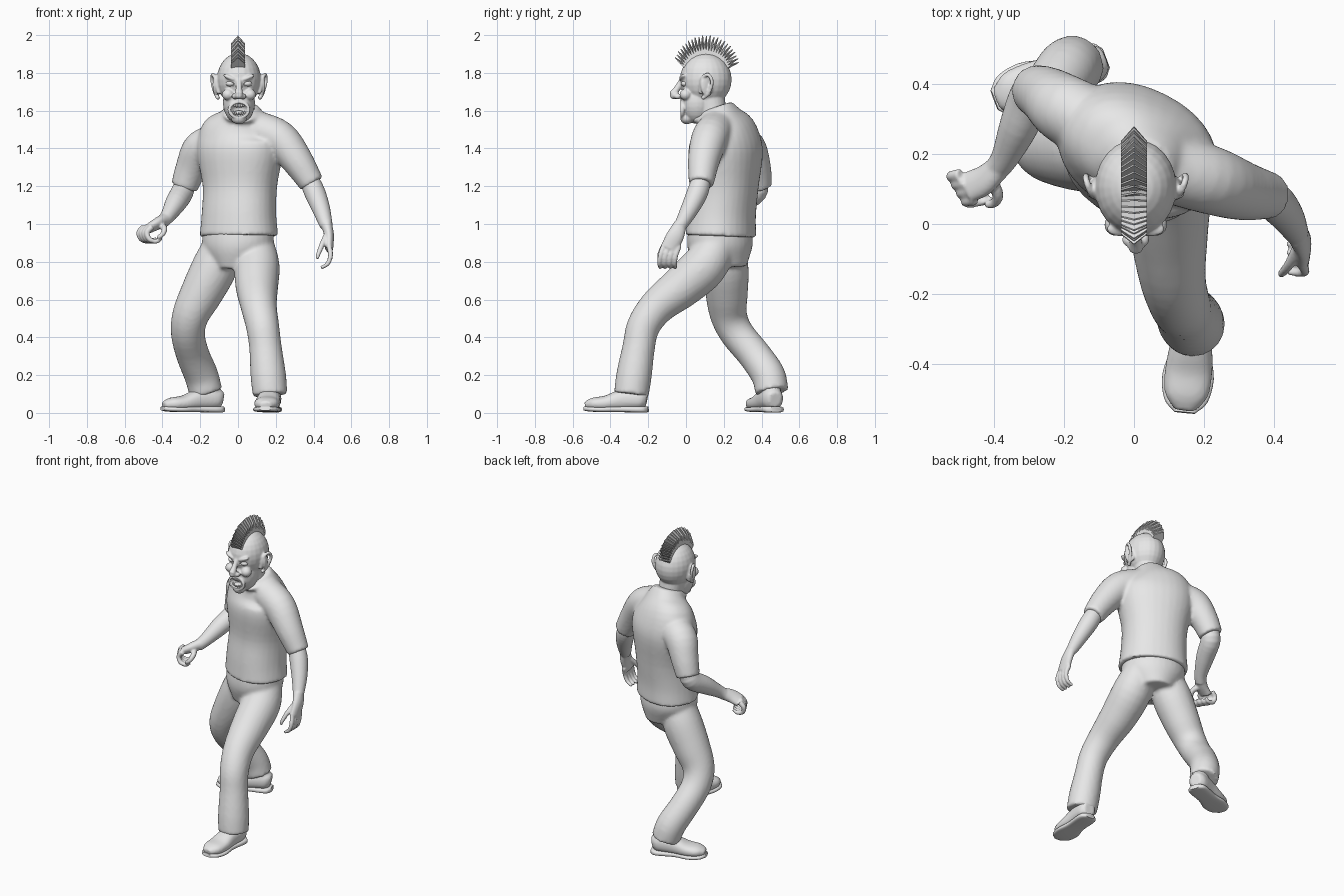
import bpy, bmesh, math
from mathutils import Vector, Matrix, Euler

cube = bpy.data.objects.get("Cube")
if cube:
    bpy.data.objects.remove(cube, do_unlink=True)

grey = bpy.data.materials.new("plain_grey")
grey.use_nodes = True
grey.diffuse_color = (0.8, 0.8, 0.8, 1)
grey.node_tree.nodes["Principled BSDF"].inputs["Base Color"].default_value = (0.8, 0.8, 0.8, 1)


def spline(rows, steps):
    """Catmull-Rom through rows of (x, y, z, half width, half depth)."""
    pts = [Vector(r if len(r) == 5 else (*r, r[3])) for r in rows]
    pts = [2 * pts[0] - pts[1]] + pts + [2 * pts[-1] - pts[-2]]
    out = []
    for p, q, r, s in zip(pts, pts[1:], pts[2:], pts[3:]):
        for i in range(steps):
            t = i / steps
            out.append(0.5 * (2 * q + (r - p) * t + (2 * p - 5 * q + 4 * r - s) * t * t
                              + (3 * q - p - 3 * r + s) * t ** 3))
    return out + [pts[-2]]


def loft(bm, rows, side=(1, 0, 0), sides=24, power=1.0, steps=4):
    """Closed tube with elliptical rings along a path."""
    path = spline(rows, steps)
    rings = []
    for i, p in enumerate(path):
        t = (path[min(i + 1, len(path) - 1)] - path[max(i - 1, 0)]).to_3d().normalized()
        s = Vector(side)
        s = (s - t * s.dot(t)).normalized()
        f = t.cross(s)
        ring = []
        for k in range(sides):
            a = math.tau * k / sides
            c, d = (math.copysign(abs(v) ** power, v) for v in (math.cos(a), math.sin(a)))
            ring.append(bm.verts.new(p.to_3d() + s * c * max(p[3], 0.002) + f * d * max(p[4], 0.002)))
        rings.append(ring)
    for lo, hi in zip(rings, rings[1:]):
        for k in range(sides):
            j = (k + 1) % sides
            bm.faces.new((lo[k], lo[j], hi[j], hi[k]))
    bm.faces.new(rings[0][::-1])
    bm.faces.new(rings[-1])


def ball(bm, loc, radii, rot=(0, 0, 0)):
    m = Matrix.LocRotScale(Vector(loc), Euler(rot), Vector(radii))
    bmesh.ops.create_uvsphere(bm, u_segments=24, v_segments=14, radius=1, matrix=m)


def hoop(bm, loc, rx, ry, thick, tilt):
    """Ring lying in a plane tilted about the x axis."""
    rot = Euler((tilt, 0, 0)).to_matrix()
    rows = []
    for i in range(25):
        a = math.tau * i / 24
        rows.append((*(Vector(loc) + rot @ Vector((rx * math.cos(a), ry * math.sin(a), 0))), thick))
    loft(bm, rows, rot @ Vector((0, 0, 1)), sides=10, steps=1)


def finish(bm, name, voxel=None, smooth=4, cutter=None, flat=False):
    """Make the object; a voxel size fuses its pieces into one skin."""
    bmesh.ops.recalc_face_normals(bm, faces=bm.faces)
    me = bpy.data.meshes.new(name)
    bm.to_mesh(me)
    bm.free()
    ob = bpy.data.objects.new(name, me)
    bpy.context.collection.objects.link(ob)
    bpy.ops.object.select_all(action='DESELECT')
    bpy.context.view_layer.objects.active = ob
    ob.select_set(True)
    if voxel:
        mod = ob.modifiers.new("fuse", 'REMESH')
        mod.mode, mod.voxel_size = 'VOXEL', voxel
        mod = ob.modifiers.new("soften", 'SMOOTH')
        mod.factor, mod.iterations = 0.5, smooth
        if cutter:
            mod = ob.modifiers.new("cut", 'BOOLEAN')
            mod.operation, mod.object = 'DIFFERENCE', cutter
        for mod in list(ob.modifiers):
            bpy.ops.object.modifier_apply(modifier=mod.name)
    ob.data.materials.clear()
    ob.data.materials.append(grey)
    if not flat:
        bpy.ops.object.shade_smooth_by_angle(angle=math.radians(50))
    return ob


LEFTWARD = (0.89, -0.45, 0)   # the trunk is twisted, left shoulder forward

# T-shirt: trunk, two sleeves and collar
bm = bmesh.new()
loft(bm, [(.005, .185, .935, .212, .175), (.005, .19, 1.05, .2, .17), (.01, .205, 1.2, .2, .168),
          (.01, .21, 1.38, .235, .18), (.01, .205, 1.48, .22, .155), (.02, .18, 1.56, .14, .115),
          (.02, .16, 1.62, .085, .085)], LEFTWARD, 32, 0.92)
loft(bm, [(.1, .16, 1.5, .1), (.22, .125, 1.45, .098), (.31, .095, 1.34, .085), (.392, .08, 1.212, .066)], (0, 1, 0))
loft(bm, [(-.08, .27, 1.43, .1), (-.19, .325, 1.4, .1), (-.245, .365, 1.3, .085), (-.285, .385, 1.195, .072)], (0, 1, 0))
hoop(bm, (.02, .135, 1.58), .088, .095, .014, .35)
finish(bm, "shirt", .011, 5)

# Trousers: hips and two bent legs
bm = bmesh.new()
loft(bm, [(0, .18, .98, .19, .16), (0, .18, .88, .19, .168), (0, .185, .77, .12, .14)], LEFTWARD, 32)
loft(bm, [(.09, .17, .9, .1), (.1, .1, .78, .12), (.1, -.02, .67, .113), (.11, -.15, .565, .096),
          (.13, -.225, .46, .088), (.145, -.25, .35, .086), (.16, -.275, .2, .094), (.17, -.29, .095, .092)])
loft(bm, [(-.08, .2, .9, .1), (-.12, .21, .78, .12), (-.19, .215, .64, .113), (-.25, .225, .52, .098),
          (-.265, .27, .42, .09), (-.24, .36, .31, .088), (-.195, .435, .2, .09), (-.17, .455, .11, .088)])
finish(bm, "trousers", .011, 5)


# Shoes with flat soles
def shoe(name, heel, toe):
    heel, toe = Vector(heel), Vector(toe)
    d = (toe - heel).normalized()
    side = d.cross(Vector((0, 0, 1)))

    def along(rows):
        return [(*heel.lerp(toe, t).xy, z, w, h) for t, z, w, h in rows]

    bm = bmesh.new()
    loft(bm, along([(.02, .07, .035, .04), (.12, .075, .056, .055), (.4, .07, .06, .055), (.65, .052, .068, .04),
                    (.85, .047, .062, .034), (.98, .04, .03, .02)]), side, 24, .85)
    loft(bm, [(*heel.lerp(toe, .2).xy, .06, .052), (*heel.lerp(toe, .2).xy, .16, .05)], side)
    finish(bm, name, .008, 4)
    bm = bmesh.new()
    loft(bm, along([(0, .019, .03, .015), (.1, .018, .058, .017), (.45, .02, .058, .016), (.7, .018, .074, .014),
                    (.9, .02, .062, .013), (1, .024, .03, .011)]), side, 24, .6)
    finish(bm, name + "_sole")


shoe("left_shoe", (.178, -.2, 0), (.145, -.54, 0))
shoe("right_shoe", (-.08, .475, 0), (-.4, .355, 0))

# Left arm with a hanging, half-open hand
bm = bmesh.new()
loft(bm, [(.37, .085, 1.25, .05), (.405, .062, 1.17, .056), (.44, .02, 1.08, .048), (.468, -.03, .99, .034)], (0, 1, 0))
loft(bm, [(.468, -.03, 1, .034, .03), (.482, -.055, .94, .046, .026), (.482, -.09, .87, .047, .022)], (0, 1, 0))
for i in range(4):
    y = -.125 + i * .027
    loft(bm, [(.482, y + .008, .885, .015), (.49, y - .01, .835, .0135), (.475, y - .015, .79, .012),
              (.44, y - .012, .768, .009)], (0, 1, 0), 10)
loft(bm, [(.47, -.07, .94, .018), (.445, -.115, .89, .015), (.425, -.14, .84, .012), (.42, -.145, .815, .008)], (0, 1, 0), 10)
finish(bm, "left_arm", .006, 3)

# Right arm with curled fingers
bm = bmesh.new()
loft(bm, [(-.275, .38, 1.24, .052), (-.295, .37, 1.17, .06), (-.33, .28, 1.11, .056), (-.37, .19, 1.045, .04),
          (-.4, .15, 1.01, .034)], (0, 0, 1))
loft(bm, [(-.385, .165, 1.025, .035, .034), (-.43, .125, 1.0, .045, .03), (-.475, .105, .975, .046, .024)], (.4, 1, 0))
for i in range(4):
    x, y = -.014 * i, .07 + .024 * i
    loft(bm, [(-.455 + x, y, .985, .017), (-.482 + x, y - .005, .955, .015), (-.468 + x, y - .01, .918, .014),
              (-.43 + x, y - .005, .908, .012), (-.405 + x, y, .925, .009)], (0, 1, 0), 10)
loft(bm, [(-.41, .125, .995, .02), (-.39, .085, .975, .017), (-.4, .06, .945, .014), (-.425, .055, .928, .01)], (0, 0, 1), 10)
finish(bm, "right_arm", .006, 3)

# Openings for the mouth and eye sockets
CX = .005
bm = bmesh.new()
ball(bm, (CX, -.04, 1.605), (.046, .045, .036))
for s in (-1, 1):
    ball(bm, (CX + s * .045, -.035, 1.742), (.026, .026, .013), (0, -s * .3, 0))
face_cutter = finish(bm, "face_cutter")
face_cutter.hide_render = True

# Head, neck, grinning face and ears
bm = bmesh.new()
ball(bm, (CX, .105, 1.765), (.117, .137, .14))
ball(bm, (CX, .06, 1.645), (.085, .09, .115))
ball(bm, (CX, .005, 1.56), (.042, .035, .032))
loft(bm, [(.02, .15, 1.5, .078), (.015, .14, 1.6, .074), (CX, .12, 1.7, .08)])
loft(bm, [(CX, -.02, 1.765, .014), (CX, -.045, 1.72, .017), (CX, -.07, 1.685, .022)])
ball(bm, (CX, -.062, 1.68), (.022, .024, .02))
hoop(bm, (CX, -.02, 1.605), .05, .04, .011, math.pi / 2)
for s in (-1, 1):
    ball(bm, (CX + s * .022, -.045, 1.676), (.017, .02, .015))
    ball(bm, (CX + s * .042, -.014, 1.772), (.045, .022, .013), (0, -s * .4, 0))
    ball(bm, (CX + s * .058, -.002, 1.685), (.032, .032, .03))
    ball(bm, (CX + s * .12, .108, 1.73), (.014, .034, .058), (.15, 0, s * .45))
    loft(bm, [(CX + s * .108, .075, 1.69, .009), (CX + s * .125, .085, 1.77, .01), (CX + s * .14, .118, 1.79, .01),
              (CX + s * .142, .138, 1.75, .01), (CX + s * .125, .118, 1.69, .01), (CX + s * .108, .085, 1.665, .012)],
         (0, .3, 1), 10)
finish(bm, "head", .0055, 4, face_cutter)
bpy.data.objects.remove(face_cutter, do_unlink=True)

# Eyes, teeth and tongue
bm = bmesh.new()
for s in (-1, 1):
    ball(bm, (CX + s * .045, -.005, 1.743), (.024, .022, .016))
finish(bm, "eyes")
bm = bmesh.new()
for z, n, h in ((1.627, 8, .011), (1.585, 6, .009)):
    for i in range(n):
        u = (i - (n - 1) / 2) / (n / 2)
        ball(bm, (CX + u * .036, -.022 + .012 * u * u, z + .006 * u * u), (.0055, .006, h))
finish(bm, "teeth")
bm = bmesh.new()
ball(bm, (CX, -.003, 1.59), (.026, .024, .011))
finish(bm, "tongue")

# Mohawk: a fan of pointed slats over the crown
bm = bmesh.new()
COUNT = 24
for i in range(COUNT):
    u = i / (COUNT - 1)
    a = math.radians(148 - 117 * u)
    out = Vector((0, math.cos(a), math.sin(a)))
    tang = Vector((0, math.sin(a), -math.cos(a)))
    tip = .2 + .034 * math.sin(math.pi * u) - .004 * (i % 2)
    centre = Vector((0, .105, 1.765))
    w = .037
    outline = [(-w, .115), (w, .115), (w, tip - .042), (0, tip), (-w, tip - .042)]
    sheets = []
    for side in (-1, 1):
        sheets.append([bm.verts.new(centre + Vector((x, 0, 0)) + out * r
                                    + tang * (side * (.011 if r < .12 else .0025) + (.012 if x == 0 else 0)))
                       for x, r in outline])
    bm.faces.new(sheets[0])
    bm.faces.new(sheets[1][::-1])
    for k in range(5):
        j = (k + 1) % 5
        bm.faces.new((sheets[0][k], sheets[1][k], sheets[1][j], sheets[0][j]))
finish(bm, "mohawk", flat=True)
